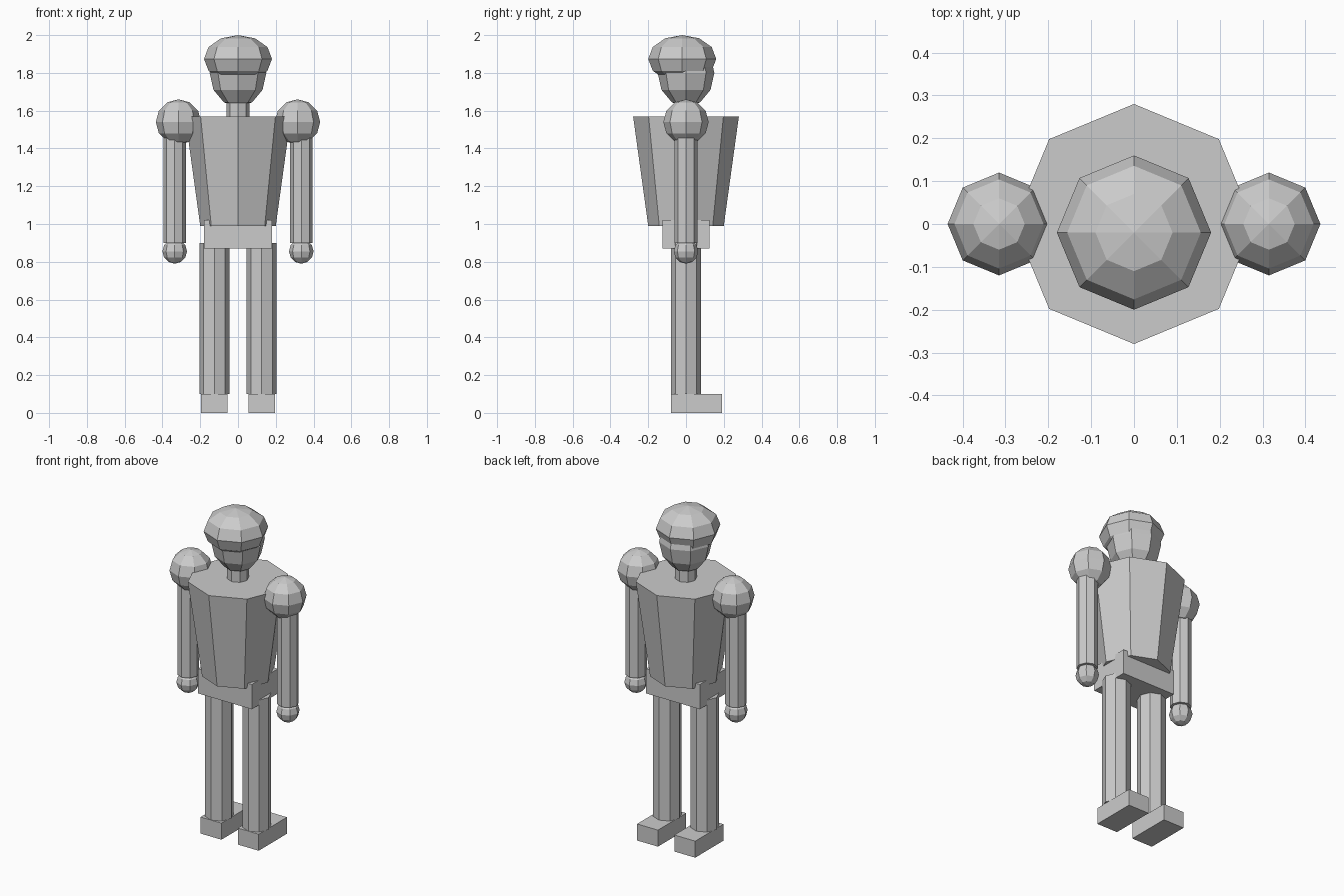
import bpy

if "Cube" in bpy.data.objects:
    bpy.data.objects.remove(bpy.data.objects["Cube"])

grey = bpy.data.materials.new("plain grey")
grey.diffuse_color = (0.6, 0.6, 0.6, 1)
grey.use_nodes = True
grey.node_tree.nodes["Principled BSDF"].inputs["Base Color"].default_value = grey.diffuse_color


def finish(name):
    ob = bpy.context.object
    ob.name = name
    ob.data.materials.append(grey)
    bpy.ops.object.shade_flat()
    return ob


def ball(name, loc, rx, rz):
    bpy.ops.mesh.primitive_uv_sphere_add(segments=8, ring_count=6, radius=1, location=loc)
    bpy.context.object.scale = (rx, rx, rz)
    return finish(name)


def column(name, x, z0, z1, r0, r1):
    bpy.ops.mesh.primitive_cone_add(vertices=8, radius1=r0, radius2=r1, depth=z1 - z0,
                                    location=(x, 0, (z0 + z1) / 2))
    return finish(name)


def box(name, lo, hi):
    bpy.ops.mesh.primitive_cube_add(size=1, location=[(a + b) / 2 for a, b in zip(lo, hi)])
    bpy.context.object.scale = [b - a for a, b in zip(lo, hi)]
    return finish(name)


# Head: face ball with a flatter hair cap set slightly off centre
ball("head", (0, 0, 1.80), 0.15, 0.18)
ball("hair", (0, -0.02, 1.874), 0.18, 0.126)
column("neck", 0, 1.50, 1.70, 0.06, 0.06)

# Body: tapered chest and hip block
column("torso", 0, 0.99, 1.57, 0.20, 0.28)
box("hips", (-0.18, -0.125, 0.87), (0.18, 0.125, 1.02))

# Limbs on both sides
for side, s in (("left", -1), ("right", 1)):
    ball(side + "_shoulder", (s * 0.315, 0, 1.54), 0.12, 0.12)
    column(side + "_arm", s * 0.335, 0.90, 1.50, 0.06, 0.06)
    ball(side + "_hand", (s * 0.335, 0, 0.855), 0.065, 0.065)
    column(side + "_leg", s * 0.125, 0.10, 0.90, 0.08, 0.08)
    box(side + "_foot", (s * 0.125 - 0.07, -0.08, 0), (s * 0.125 + 0.07, 0.19, 0.10))
